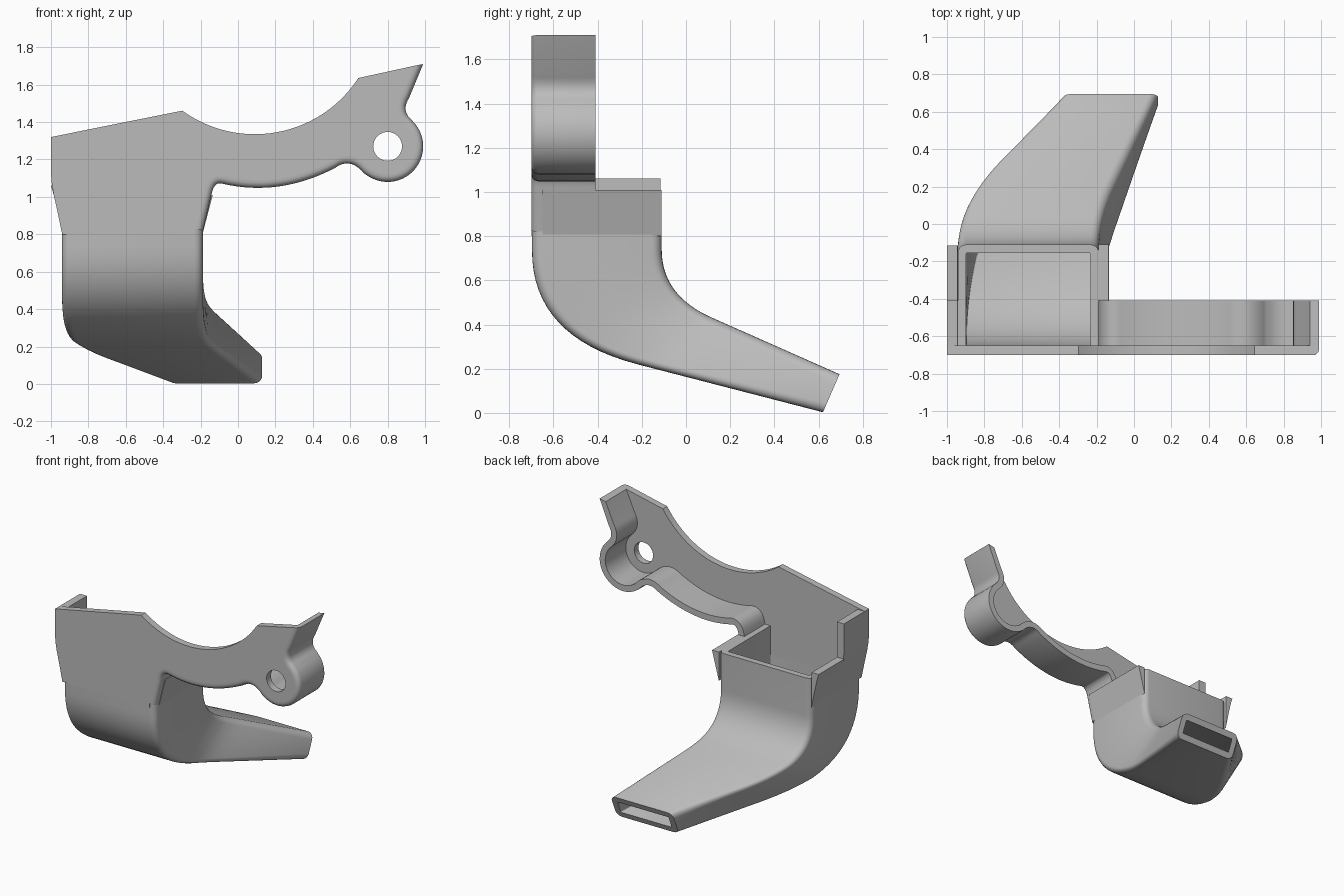
import bpy, bmesh, math
from mathutils import Vector

if "Cube" in bpy.data.objects:
    bpy.data.objects.remove(bpy.data.objects["Cube"], do_unlink=True)

GREY = (0.5, 0.5, 0.5, 1)
mat = bpy.data.materials.new("plain grey")
mat.use_nodes = True
mat.diffuse_color = GREY
mat.node_tree.nodes["Principled BSDF"].inputs["Base Color"].default_value = GREY

FRONT, WALL, RIM_BACK, DUCT_BACK = -0.70, 0.045, -0.41, -0.11
DUCT_TOP, FLARE = 1.01, 0.80


def finish(name, mesh, angle=35):
    obj = bpy.data.objects.new(name, mesh)
    bpy.context.collection.objects.link(obj)
    mesh.materials.clear()
    mesh.materials.append(mat)
    bpy.ops.object.select_all(action='DESELECT')
    obj.select_set(True)
    bpy.context.view_layer.objects.active = obj
    bpy.ops.object.shade_smooth_by_angle(angle=math.radians(angle))
    return obj


def skin(name, rings, close_rings=False):
    """Bridge equal closed loops of points, capped or joined end to end."""
    bm = bmesh.new()
    loops = [[bm.verts.new(p) for p in ring] for ring in rings]
    n = len(loops[0])
    pairs = list(zip(loops, loops[1:]))
    if close_rings:
        pairs.append((loops[-1], loops[0]))
    else:
        bm.faces.new(loops[0])
        bm.faces.new(loops[-1])
    for a, b in pairs:
        for i in range(n):
            j = (i + 1) % n
            bm.faces.new((a[i], a[j], b[j], b[i]))
    bmesh.ops.recalc_face_normals(bm, faces=bm.faces)
    mesh = bpy.data.meshes.new(name)
    bm.to_mesh(mesh)
    bm.free()
    return finish(name, mesh)


def slab(name, outline, y0, y1):
    return skin(name, [[(x, y, z) for x, z in outline] for y in (y0, y1)])


def quad(a, c, b, n=10):
    a, c, b = Vector(a), Vector(c), Vector(b)
    return [a * (1 - t) ** 2 + c * 2 * t * (1 - t) + b * t * t
            for t in (i / n for i in range(n + 1))]


def arc(cx, cz, r, a0, a1, n):
    return [Vector((cx + r * math.cos(a), cz + r * math.sin(a)))
            for a in (math.radians(a0 + (a1 - a0) * i / n) for i in range(n + 1))]


# Lower edge of the bracket, from its tip round the screw eye to the duct
edge = [Vector((0.99, 1.71))]
edge += quad((0.915, 1.53), (0.87, 1.46), (0.93, 1.41))
edge += arc(0.8, 1.27, 0.19, 45, -127, 28)
edge += quad((0.675, 1.125), (0.60, 1.215), (0.52, 1.155))
edge += quad((0.52, 1.155), (0.22, 1.0), (-0.08, 1.07), 16)[1:]
edge += quad((-0.08, 1.07), (-0.125, 1.085), (-0.14, 1.02))[1:]
edge.append(Vector((-0.187, 0.82)))

# Inward direction at each point; the tip follows the sloping top edge
inward = []
for i in range(len(edge)):
    d = (edge[min(i + 1, len(edge) - 1)] - edge[max(i - 1, 0)]).normalized()
    inward.append(Vector((d.y, -d.x)))
inward[0] = Vector((-1.08, -0.21))

# Raised rim with a rounded front edge
section = [(0, RIM_BACK), (0, FRONT + 0.03), (0.004, FRONT + 0.016),
           (0.014, FRONT + 0.005), (0.028, FRONT), (WALL, FRONT), (WALL, RIM_BACK)]
skin("bracket_rim", [[(p.x + n.x * o, y, p.y + n.y * o) for o, y in section]
                     for p, n in zip(edge, inward)])

# Front plate with the screw hole
flare_side = [(-0.94, FLARE), (-0.965, 0.92), (-0.985, 1.01), (-0.997, 1.08), (-1, 1.14)]
outline = [p + n * WALL for p, n in zip(edge, inward)]
outline += [(-0.23, FLARE)] + flare_side + [(-1, 1.32)]
outline += arc(0.09, 1.995, 0.66, 234, 327, 28)
curve = bpy.data.curves.new("plate_outline", 'CURVE')
curve.dimensions, curve.fill_mode, curve.extrude = '2D', 'BOTH', 0.025
for points in (outline, arc(0.8, 1.27, 0.077, 0, 348.75, 31)):
    spline = curve.splines.new('POLY')
    spline.points.add(len(points) - 1)
    for sp, p in zip(spline.points, points):
        sp.co = (p[0], p[1], 0, 1)
    spline.use_cyclic_u = True
helper = bpy.data.objects.new("plate_helper", curve)
bpy.context.collection.objects.link(helper)
bpy.context.view_layer.update()
mesh = bpy.data.meshes.new_from_object(
    helper.evaluated_get(bpy.context.evaluated_depsgraph_get()))
bpy.data.objects.remove(helper, do_unlink=True)
plate = finish("front_plate", mesh)
plate.rotation_euler.x = math.pi / 2
plate.location.y = FRONT + 0.025

# Stepped side wall and the flared corner on the other side
for name, top, y0, y1 in (("side_wall_tall", 1.32, FRONT + 0.05, RIM_BACK),
                          ("side_wall_low", 1.06, RIM_BACK, DUCT_BACK - 0.005)):
    sides = [p for p in flare_side if p[1] < top]
    slab(name, sides + [(-1, top), (-0.943, top)], y0, y1)
slab("flare_wedge", [(-0.19, FLARE), (-0.135, DUCT_TOP), (-0.19, DUCT_TOP)],
     FRONT + 0.05, DUCT_BACK)


# Duct sides sweep towards the nozzle as it runs back
def swept(y, x0, span, amount):
    t = max(0, (y + 0.1) / span)
    return x0 + amount * (t * t if t < 1 else 2 * t - 1)


def duct_section(f, b, wall, r):
    """Rounded rectangle standing on the line from front point f to back point b."""
    v = b - f
    length = v.length
    v.normalize()
    xl = swept(b.x, -0.942, 0.46, 0.23) + wall
    xr = swept(b.x, -0.188, 0.32, 0.08) - wall
    lo, hi = wall, length - wall
    ring = []
    for cx, cv, a0 in ((xr - r, hi - r, 0), (xl + r, hi - r, 90),
                       (xl + r, lo + r, 180), (xr - r, lo + r, 270)):
        for p in arc(cx, cv, r, a0, a0 + 90, 5):
            q = f + v * p.y
            ring.append((p.x, q.x, q.y))
    return ring


# Front and back guide lines: drop, bend, straight nozzle
bend_f = quad((FRONT + 0.003, 0.74), (-0.70, 0.345), (-0.22, 0.22), 16)
bend_b = quad((DUCT_BACK, 0.74), (-0.11, 0.53), (0.12, 0.43), 16)
front = [Vector((FRONT + 0.003, DUCT_TOP))] + bend_f
back = [Vector((DUCT_BACK, DUCT_TOP))] + bend_b
for i in range(1, 11):
    front.append(bend_f[-1].lerp(Vector((0.62, 0.003)), i / 10))
    back.append(bend_b[-1].lerp(Vector((0.695, 0.175)), i / 10))

# Hollow duct: outer skin down, inner skin back up
outer = [duct_section(f, b, 0, 0.045) for f, b in zip(front, back)]
inner = [duct_section(f, b, WALL, 0.006) for f, b in zip(front, back)]
skin("duct", outer + inner[::-1], close_rings=True)
